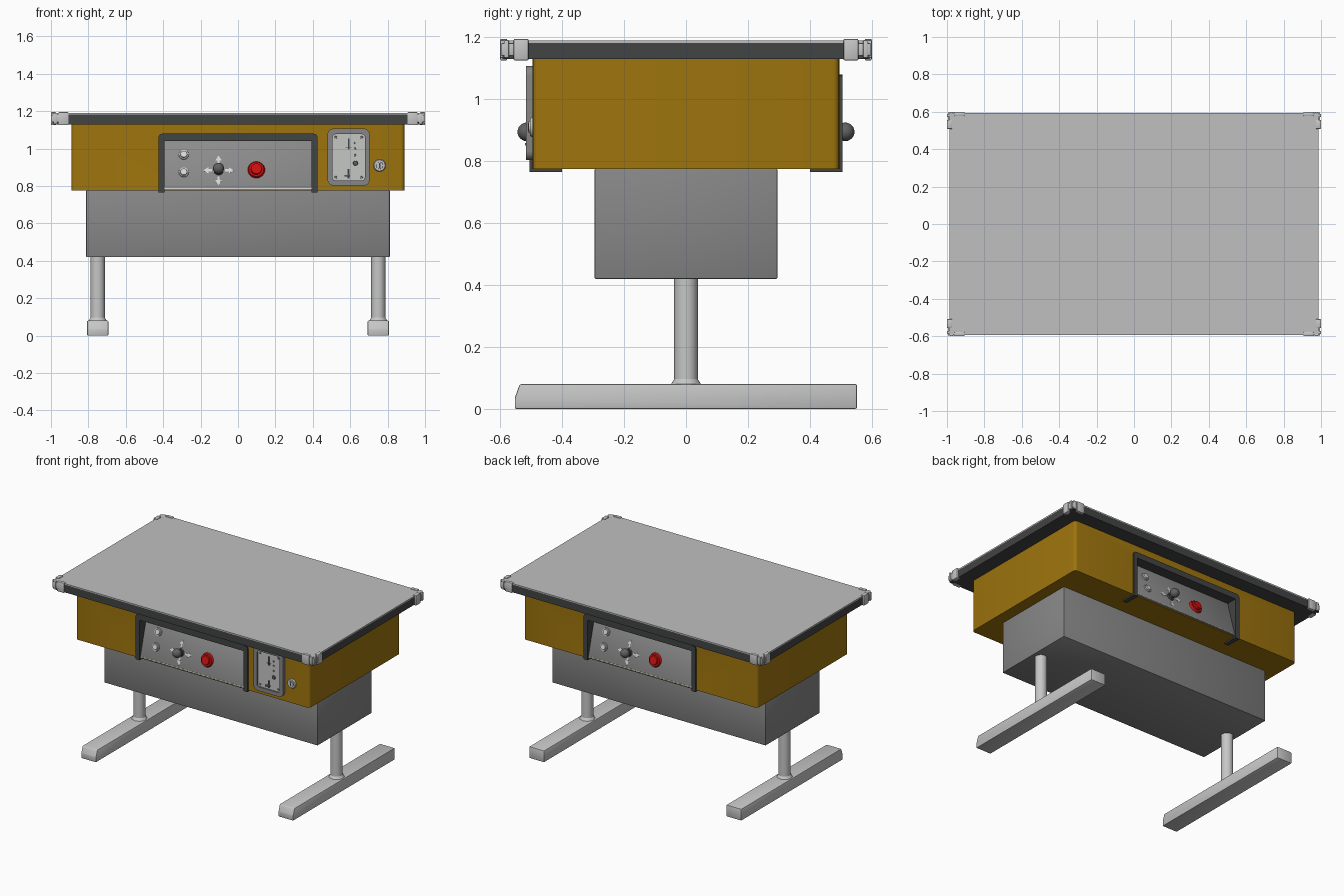
import bpy, bmesh, math
from mathutils import Matrix, Vector

if "Cube" in bpy.data.objects:
    bpy.data.objects.remove(bpy.data.objects["Cube"], do_unlink=True)


def material(name, *rgb):
    m = bpy.data.materials.new(name)
    m.use_nodes = True
    m.diffuse_color = (*rgb, 1)
    m.node_tree.nodes["Principled BSDF"].inputs["Base Color"].default_value = (*rgb, 1)
    return m


MUSTARD = material("mustard", 0.34, 0.175, 0.004)
GREY = material("mid grey", 0.24, 0.24, 0.24)
PANEL = material("panel grey", 0.26, 0.26, 0.26)
TOP = material("pale glass grey", 0.52, 0.53, 0.52)
METAL = material("light metal", 0.56, 0.57, 0.56)
DARK = material("charcoal", 0.055, 0.056, 0.056)
BALL = material("knob grey", 0.12, 0.12, 0.12)
RED = material("red", 0.6, 0.005, 0.005)
WHITE = material("off white", 0.7, 0.7, 0.7)

made = []
I = Matrix.Identity(4)
FRONT = Matrix.Rotation(math.pi / 2, 4, "X")          # local z points to -y
SIDE = Matrix(((0, 0, 1, 0), (1, 0, 0, 0), (0, 1, 0, 0), (0, 0, 0, 1)))  # local xy is yz


def move(x, y, z=0):
    return Matrix.Translation((x, y, z))


def finish(name, bm, mat, M=I):
    bmesh.ops.transform(bm, matrix=M, verts=bm.verts)
    bmesh.ops.recalc_face_normals(bm, faces=bm.faces)
    mesh = bpy.data.meshes.new(name)
    bm.to_mesh(mesh)
    bm.free()
    mesh.materials.append(mat)
    ob = bpy.data.objects.new(name, mesh)
    bpy.context.collection.objects.link(ob)
    made.append(ob)
    return ob


def box(name, lo, hi, mat, M=I, bevel=0, upright=False, segments=2):
    lo, hi = Vector(lo), Vector(hi)
    bm = bmesh.new()
    bmesh.ops.create_cube(bm, size=1)
    for v in bm.verts:
        v.co = [(lo[i] + hi[i]) / 2 + v.co[i] * (hi[i] - lo[i]) for i in range(3)]
    if bevel:
        edges = [e for e in bm.edges if not upright
                 or abs(e.verts[0].co.z - e.verts[1].co.z) > 1e-4]
        bmesh.ops.bevel(bm, geom=edges, offset=bevel, segments=segments,
                        profile=0.5, affect="EDGES")
    return finish(name, bm, mat, M)


def prism(name, pts, z0, z1, mat, M=I, bevel=0):
    bm = bmesh.new()
    face = bm.faces.new([bm.verts.new((x, y, z0)) for x, y in pts])
    new = bmesh.ops.extrude_face_region(bm, geom=[face])["geom"]
    for v in new:
        if isinstance(v, bmesh.types.BMVert):
            v.co.z = z1
    if bevel:
        bmesh.ops.bevel(bm, geom=bm.edges[:], offset=bevel, segments=2,
                        profile=0.5, affect="EDGES")
    return finish(name, bm, mat, M)


def disc(name, r1, r2, z0, z1, mat, M=I, sides=24):
    bm = bmesh.new()
    bmesh.ops.create_cone(bm, cap_ends=True, segments=sides, radius1=r1, radius2=r2,
                          depth=z1 - z0, matrix=move(0, 0, (z0 + z1) / 2))
    return finish(name, bm, mat, M)


def ball(name, r, mat, M, squash=1):
    bm = bmesh.new()
    bmesh.ops.create_uvsphere(bm, u_segments=24, v_segments=14, radius=r)
    return finish(name, bm, mat, M @ Matrix.Diagonal((1, 1, squash, 1)))


def cut(ob, cutter):
    mod = ob.modifiers.new("cut", "BOOLEAN")
    mod.object, mod.operation, mod.solver = cutter, "DIFFERENCE", "EXACT"
    bpy.context.view_layer.objects.active = ob
    bpy.ops.object.modifier_apply(modifier=mod.name)
    made.remove(cutter)
    bpy.data.objects.remove(cutter, do_unlink=True)


# Table top, cabinet and lower box
box("table_edge", (-0.987, -0.593, 1.13), (0.987, 0.593, 1.182), DARK)
box("table_glass", (-0.987, -0.593, 1.182), (0.987, 0.593, 1.19), TOP)
body = box("cabinet", (-0.89, -0.495, 0.775), (0.89, 0.495, 1.13), MUSTARD,
           bevel=0.02, upright=True, segments=4)
box("lower_box", (-0.812, -0.295, 0.42), (0.812, 0.295, 0.776), GREY, bevel=0.004)

# Corner clips: two lipped arms joined by a slimmer corner
for sx in (-1, 1):
    for sy in (-1, 1):
        M = Matrix.Diagonal((sx, sy, 1, 1))
        box("clip_long_arm", (0.905, 0.577, 1.125), (0.96, 0.6, 1.195), METAL, M, 0.005)
        box("clip_short_arm", (0.972, 0.508, 1.125), (1.0, 0.557, 1.195), METAL, M, 0.005)
        box("clip_corner", (0.95, 0.55, 1.141), (0.994, 0.596, 1.18), METAL, M, 0.003)
        box("clip_long_rib", (0.983, 0.572, 1.133), (1.0, 0.588, 1.191), METAL, M, 0.003)
        box("clip_short_rib", (0.967, 0.588, 1.133), (0.985, 0.6, 1.191), METAL, M, 0.003)

# Legs and feet
foot = [(-0.553, 0), (-0.553, 0.035), (-0.537, 0.08), (0.552, 0.08), (0.552, 0)]
for x in (-0.75, 0.75):
    prism("foot", foot, x - 0.057, x + 0.057, METAL, SIDE, 0.005)
    disc("leg_post", 0.038, 0.038, 0.07, 0.43, METAL, move(x, 0), 32)
    disc("leg_collar", 0.049, 0.038, 0.079, 0.096, METAL, move(x, 0), 32)

# Control stations, one at the front and the same turned round at the back
Y0, Z0, Y1, Z1 = -0.497, 0.775, -0.422, 1.05
tilt = math.atan2(Y1 - Y0, Z1 - Z0)
length = math.hypot(Y1 - Y0, Z1 - Z0)
frame = [(-0.425, 0.765), (-0.425, 1.062), (-0.419, 1.075), (-0.406, 1.08)]
frame += [(-x, z) for x, z in reversed(frame)]
frame += [(0.394, 0.765), (0.394, 1.04), (-0.394, 1.04), (-0.394, 0.765)]
arrow = [(0.035, -0.006), (0.055, -0.006), (0.055, -0.017), (0.082, 0),
         (0.055, 0.017), (0.055, 0.006), (0.035, 0.006)]

for turn in (0, math.pi):
    T = Matrix.Rotation(turn, 4, "Z")
    wedge = [(Y0, Z0), (Y1, Z1), (-0.6, Z1), (-0.6, Z0 - 0.05), (Y0 - 0.0136, Z0 - 0.05)]
    cut(body, prism("recess_cutter", wedge, -0.4, 0.4, MUSTARD, T @ SIDE))
    prism("panel_frame", frame, 0.4, 0.505, DARK, T @ FRONT)

    # Local frame on the sloping panel, local z pointing outwards
    S = T @ move(0, Y0, Z0) @ Matrix.Rotation(math.pi / 2 - tilt, 4, "X")
    box("control_panel", (-0.394, 0.006, -0.01), (0.394, length, 0.006), PANEL, S, 0.002)
    box("panel_trim", (-0.392, 0.008, 0.005), (0.392, 0.014, 0.008), METAL, S)

    def on_panel(x, z):
        return S @ move(x, (z - Z0) / math.cos(tilt), 0.006)

    for z in (0.966, 0.872):
        P = on_panel(-0.29, z)
        disc("start_button_ring", 0.027, 0.025, 0, 0.006, METAL, P)
        disc("start_button", 0.019, 0.017, 0.006, 0.014, WHITE, P)
    P = on_panel(-0.104, 0.882)
    for k in range(4):
        prism("direction_arrow", arrow, 0, 0.002, WHITE,
              P @ Matrix.Rotation(k * math.pi / 2, 4, "Z"))
    disc("joystick_base", 0.026, 0.02, 0, 0.008, DARK, P)
    disc("joystick_stick", 0.009, 0.009, 0, 0.03, METAL, P, 16)
    ball("joystick_ball", 0.03, BALL, P @ move(0, 0, 0.042))
    P = on_panel(0.098, 0.885)
    disc("fire_button_collar", 0.046, 0.04, 0, 0.014, RED, P, 32)
    disc("fire_button_cap", 0.03, 0.028, 0.014, 0.026, RED, P, 32)


# Coin door: rounded rim with a sunken plate
def rounded(x0, x1, z0, z1, r, n=5):
    pts = []
    for k, (cx, cz) in enumerate([(x1 - r, z1 - r), (x0 + r, z1 - r),
                                  (x0 + r, z0 + r), (x1 - r, z0 + r)]):
        for i in range(n + 1):
            a = (k + i / n) * math.pi / 2
            pts.append((cx + r * math.cos(a), cz + r * math.sin(a)))
    return pts


rim = prism("coin_door_rim", rounded(0.479, 0.703, 0.803, 1.107, 0.03), 0.48, 0.516, GREY, FRONT)
cut(rim, prism("rim_cutter", rounded(0.506, 0.678, 0.83, 1.077, 0.015), 0.47, 0.53, GREY, FRONT))
prism("coin_door_plate", rounded(0.504, 0.68, 0.828, 1.079, 0.015), 0.48, 0.506, METAL, FRONT)


def on_front(x, z, y=0.506):
    return move(x, -y, z) @ FRONT


for x in (0.523, 0.661):
    for z in (0.846, 1.06):
        disc("door_screw", 0.007, 0.006, 0, 0.004, GREY, on_front(x, z), 12)
box("coin_slot", (0.587, -0.511, 0.995), (0.595, -0.5, 1.055), DARK)
box("coin_slot_lip", (0.575, -0.509, 1.003), (0.607, -0.5, 1.01), GREY)
box("coin_return_slot", (0.585, -0.511, 0.84), (0.595, -0.5, 0.89), DARK)
box("coin_return_lip", (0.57, -0.52, 0.85), (0.6, -0.5, 0.858), GREY)
disc("door_lock", 0.013, 0.011, 0, 0.008, BALL, on_front(0.628, 0.922), 16)
for z in (1.0, 1.03, 0.965):
    disc("door_rivet", 0.006, 0.005, 0, 0.004, GREY, on_front(0.625, z), 12)

# Cabinet key lock
P = on_front(0.757, 0.91, 0.495)
disc("key_lock_ring", 0.033, 0.029, 0, 0.008, METAL, P)
disc("key_lock_core", 0.019, 0.018, 0.008, 0.014, METAL, P)
box("key_slot", (-0.004, -0.013, 0.012), (0.004, 0.013, 0.016), DARK, P)

# Smooth rounded surfaces, keep hard edges
bpy.ops.object.select_all(action="DESELECT")
for ob in made:
    ob.select_set(True)
bpy.context.view_layer.objects.active = body
bpy.ops.object.shade_smooth_by_angle(angle=math.radians(35))
